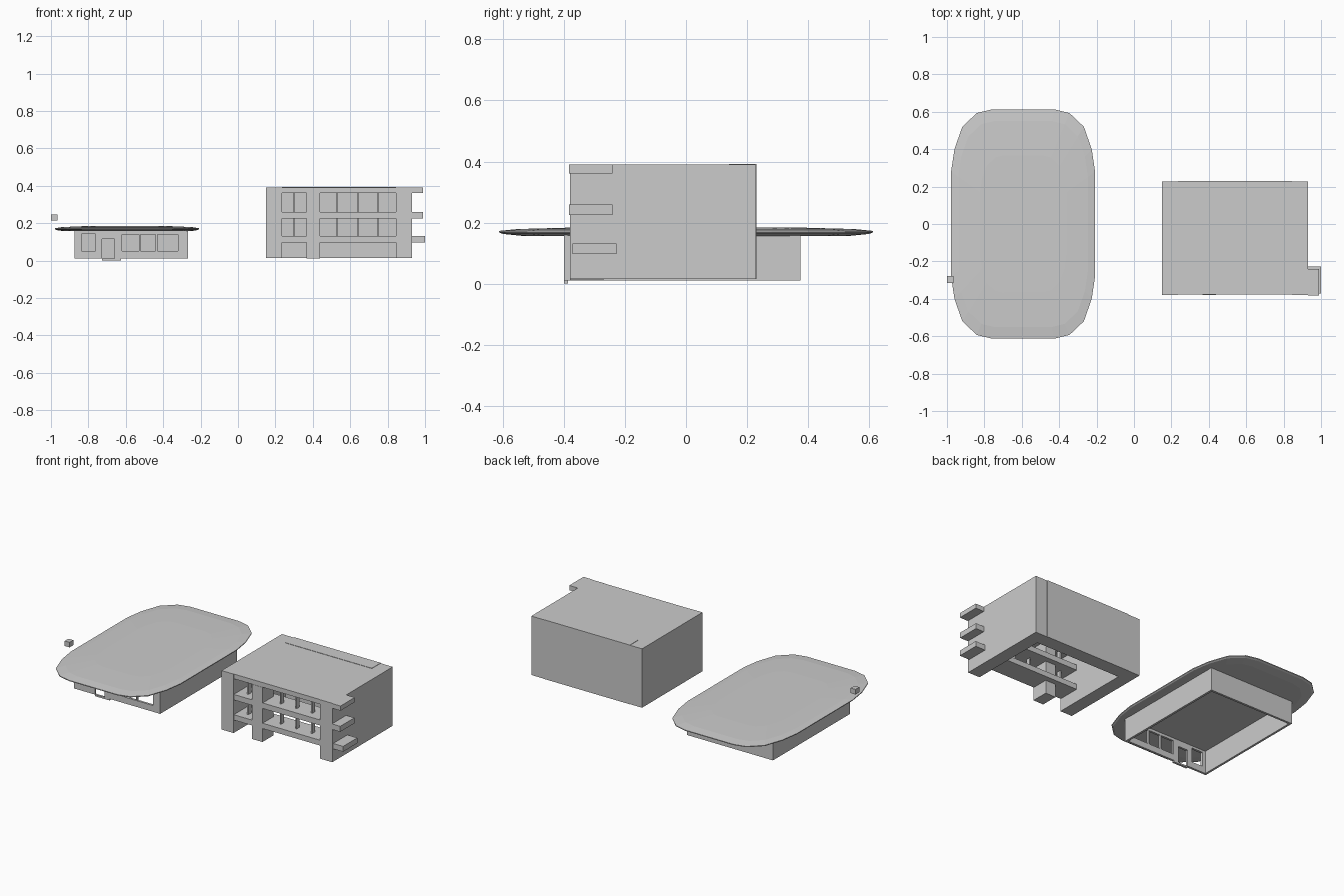
import bpy, bmesh

if "Cube" in bpy.data.objects:
    bpy.data.objects.remove(bpy.data.objects["Cube"])


def box(name, x0, x1, y0, y1, z0, z1):
    """Axis-aligned block given by its limits."""
    bm = bmesh.new()
    bmesh.ops.create_cube(bm, size=1)
    for v in bm.verts:
        v.co = ((x0 + x1) / 2 + v.co.x * (x1 - x0),
                (y0 + y1) / 2 + v.co.y * (y1 - y0),
                (z0 + z1) / 2 + v.co.z * (z1 - z0))
    return finish(name, bm)


def finish(name, bm):
    bmesh.ops.recalc_face_normals(bm, faces=bm.faces)
    me = bpy.data.meshes.new(name)
    bm.to_mesh(me)
    bm.free()
    ob = bpy.data.objects.new(name, me)
    bpy.context.collection.objects.link(ob)
    return ob


def cut(target, cutter):
    cutter.hide_render = True
    cutter.hide_viewport = True
    mod = target.modifiers.new("opening", "BOOLEAN")
    mod.operation = "DIFFERENCE"
    mod.solver = "EXACT"
    mod.object = cutter


# --- Pavilion: thin walls without a floor, under an oval roof ---
X0, X1, Y0, Y1, T = -0.875, -0.268, -0.40, 0.375, 0.014
box("pavilion_left_wall", X0, X0 + T, Y0 + T, Y1, 0.01, 0.166)
box("pavilion_right_wall", X1 - T, X1, Y0 + T, Y1, 0.01, 0.166)
box("pavilion_back_wall", X0 + T, X1 - T, Y1 - T, Y1, 0.01, 0.166)
front = box("pavilion_front_wall", X0, X1, Y0, Y0 + T, 0.01, 0.166)
openings = [(-0.838, -0.762, 0.05, 0.143), (-0.728, -0.66, -0.05, 0.116),
            (-0.62, -0.53, 0.05, 0.14), (-0.52, -0.44, 0.05, 0.14),
            (-0.43, -0.32, 0.05, 0.14)]
for i, (a, b, c, d) in enumerate(openings):
    cut(front, box(f"opening_cutter_{i}", a, b, Y0 - 0.05, Y0 + 0.05, c, d))

# Door threshold resting on the ground
box("door_threshold", -0.728, -0.625, Y0, Y0 + T, 0.0, 0.01)

# Domed roof: one quarter outline mirrored, stacked in rings
quarter = [(0.385, 0.28), (0.367, 0.40), (0.325, 0.52), (0.248, 0.593), (0.17, 0.612)]
outline = (quarter + [(-x, y) for x, y in reversed(quarter)]
           + [(-x, -y) for x, y in quarter]
           + [(x, -y) for x, y in reversed(quarter)])
bm = bmesh.new()
rings = []
for s, z in [(0.88, 0.157), (0.98, 0.163), (1.0, 0.168), (1.0, 0.173), (0.9, 0.179), (0.6, 0.184)]:
    rings.append([bm.verts.new((-0.593 + x * s, y * s, z)) for x, y in outline])
n = len(outline)
for lo, hi in zip(rings, rings[1:]):
    for i in range(n):
        j = (i + 1) % n
        bm.faces.new((lo[i], lo[j], hi[j], hi[i]))
bm.faces.new(rings[0])
bm.faces.new(rings[-1])
finish("pavilion_roof", bm)

# Small detached cube beside the roof
box("small_cube", -1.0, -0.966, -0.315, -0.277, 0.214, 0.246)

# --- Three-storey block: thick side and back walls, hollow inside ---
box("block_left_wall", 0.15, 0.235, -0.38, 0.228, 0.015, 0.39)
box("block_right_wall", 0.845, 0.93, -0.38, 0.228, 0.015, 0.39)
box("block_back_wall", 0.235, 0.845, 0.14, 0.23, 0.015, 0.392)
box("block_roof", 0.235, 0.845, -0.235, 0.14, 0.36, 0.39)
box("front_column", 0.365, 0.438, -0.38, -0.27, 0.012, 0.36)

# Floor strips along the front, each ending in a balcony on the right
for name, z0, z1, x_end in [("lower", 0.097, 0.131, 1.0), ("middle", 0.225, 0.26, 0.988),
                            ("upper", 0.36, 0.39, 0.99)]:
    box(f"{name}_floor_strip", 0.235, 0.845, -0.378, -0.235, z0, z1)
    shift = 0.012 if name == "lower" else 0.0
    box(f"{name}_balcony", 0.93, x_end, -0.383 + shift, -0.24 + shift, z0, z1)

# Slim window bars on the two upper storeys
for row, (z0, z1) in enumerate([(0.131, 0.225), (0.26, 0.36)]):
    for i, x in enumerate([0.30, 0.53, 0.64, 0.75]):
        box(f"window_bar_{row}_{i}", x - 0.004, x + 0.004, -0.33, -0.30, z0, z1)
